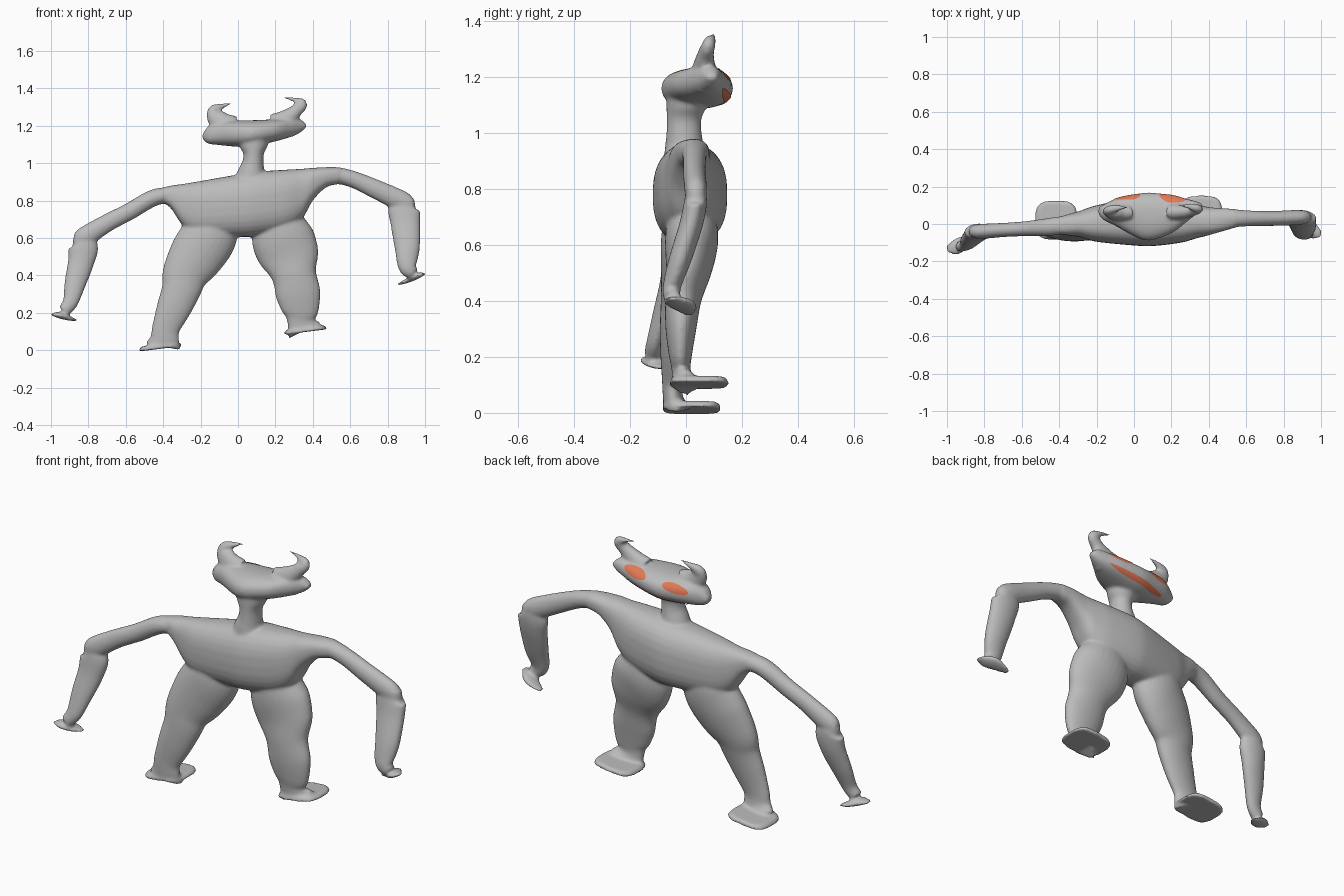
import bpy, bmesh, math
from mathutils import Vector
from mathutils.bvhtree import BVHTree

STEPS, SIDES = 6, 28


def material(name, rgb):
    m = bpy.data.materials.new(name)
    m.diffuse_color = (*rgb, 1)
    return m


grey = material("skin grey", (0.5, 0.5, 0.5))
orange = material("face orange", (0.75, 0.19, 0.09))


def spline(rows, steps):
    """Catmull-Rom through rows of (x, y, z, half width, half depth)."""
    rows = [Vector(r) for r in rows]
    pts = [rows[0] * 2 - rows[1]] + rows + [rows[-1] * 2 - rows[-2]]
    out = []
    for i in range(1, len(pts) - 2):
        p0, p1, p2, p3 = pts[i - 1:i + 3]
        for k in range(steps):
            t = k / steps
            out.append(0.5 * (2 * p1 + (p2 - p0) * t + (2 * p0 - 5 * p1 + 4 * p2 - p3) * t * t
                              + (3 * p1 - 3 * p2 + p3 - p0) * t ** 3))
    return out + [rows[-1]]


def loft(bm, rows, power=1.0, sideways=False, steps=STEPS):
    """Closed tube of rounded sections; depth always runs along y."""
    pts = spline(rows, steps)
    rings = []
    for i, p in enumerate(pts):
        d = pts[min(i + 1, len(pts) - 1)] - pts[max(i - 1, 0)]
        t = Vector((1, 0, 0)) if sideways else Vector((d[0], 0, d[2])).normalized()
        across, c = Vector((t.z, 0, -t.x)), Vector(p[:3])
        a, b = max(p[3], 0.003), max(p[4], 0.003)
        ring = []
        for k in range(SIDES):
            w = 2 * math.pi * k / SIDES
            u = math.copysign(abs(math.cos(w)) ** power, math.cos(w))
            v = math.copysign(abs(math.sin(w)) ** power, math.sin(w))
            ring.append(bm.verts.new(c + across * a * u + Vector((0, b * v, 0))))
        rings.append(ring)
    for r, s in zip(rings, rings[1:]):
        for k in range(SIDES):
            j = (k + 1) % SIDES
            bm.faces.new((r[k], r[j], s[j], s[k]))
    bm.faces.new(rings[0][::-1])
    bm.faces.new(rings[-1])


def spans(rows):
    """(x, z low, z high, y front, y back) to section rows."""
    return [(x, (f + k) / 2, (lo + hi) / 2, (hi - lo) / 2, (k - f) / 2) for x, lo, hi, f, k in rows]


bm = bmesh.new()

# torso
loft(bm, spans([(-0.42, .80, .865, -.05, .03), (-0.36, .76, .88, -.06, .05), (-0.29, .66, .89, -.07, .07),
                (-0.2, .61, .905, -.095, .10), (0, .605, .94, -.115, .14), (0.1, .61, .955, -.118, .147),
                (0.25, .64, .965, -.10, .128), (0.34, .70, .97, -.075, .105), (0.40, .80, .975, -.06, .09),
                (0.47, .87, .978, -.04, .085), (0.54, .89, .977, -.02, .08)]), 0.8, True)
# neck
loft(bm, [(.07, 0, .90, .10, .08), (.072, -.005, .95, .075, .07), (.08, -.007, 1.0, .058, .063),
          (.083, -.007, 1.05, .055, .062), (.083, 0, 1.09, .075, .07), (.083, 0, 1.14, .085, .07)])
# head
loft(bm, spans([(-0.19, 1.13, 1.155, .05, .09), (-0.16, 1.105, 1.195, .02, .105), (-0.1, 1.097, 1.222, -.01, .135),
                (0, 1.088, 1.228, -.065, .158), (.08, 1.09, 1.23, -.088, .168), (.2, 1.117, 1.235, -.05, .155),
                (.28, 1.14, 1.24, .01, .135), (.33, 1.162, 1.236, .05, .122), (.365, 1.19, 1.21, .075, .11)]),
     0.88, True)
# horns
loft(bm, [(-.07, .06, 1.19, .09, .05), (-.10, .06, 1.225, .06, .04), (-.125, .065, 1.258, .046, .03),
          (-.125, .075, 1.286, .03, .025), (-.085, .085, 1.305, .015, .016), (-.028, .09, 1.322, .003, .004)])
loft(bm, [(.23, .065, 1.20, .09, .05), (.265, .065, 1.238, .055, .04), (.31, .07, 1.28, .035, .03),
          (.337, .08, 1.315, .033, .025), (.305, .09, 1.338, .014, .016), (.238, .10, 1.352, .003, .004)])
# arms
loft(bm, [(-.33, 0, .835, .04, .05), (-.45, -.015, .815, .045, .048), (-.58, -.025, .742, .046, .04),
          (-.70, -.032, .68, .048, .038), (-.82, -.04, .605, .055, .04), (-.86, -.04, .58, .04, .03)])
loft(bm, [(-.86, -.04, .61, .03, .03), (-.828, -.04, .56, .078, .042), (-.84, -.05, .47, .07, .043),
          (-.87, -.08, .36, .058, .038), (-.895, -.11, .26, .042, .03), (-.93, -.12, .21, .034, .03)])
loft(bm, [(.42, .02, .93, .045, .06), (.52, .03, .935, .045, .05), (.62, .03, .912, .045, .042),
          (.75, .03, .855, .052, .04), (.88, .035, .795, .055, .04), (.93, .035, .775, .035, .03)])
loft(bm, [(.92, .035, .815, .03, .03), (.89, .035, .765, .083, .04), (.895, .02, .68, .08, .043),
          (.905, -.02, .55, .068, .042), (.905, -.05, .45, .05, .033), (.935, -.05, .41, .035, .03)])
# hands
loft(bm, [(-1, -.13, .192, .006, .02), (-.95, -.12, .187, .018, .045), (-.9, -.10, .17, .012, .04),
          (-.86, -.085, .16, .004, .015)])
loft(bm, [(1, -.05, .41, .006, .02), (.95, -.025, .395, .018, .055), (.9, 0, .37, .012, .04),
          (.85, .01, .35, .004, .015)])
# legs
loft(bm, [(-.13, .01, .70, .13, .09), (-.155, .005, .61, .15, .095), (-.22, -.005, .51, .148, .085),
          (-.28, -.02, .41, .125, .07), (-.305, -.035, .32, .105, .058), (-.345, -.045, .22, .092, .047),
          (-.385, -.05, .12, .075, .036), (-.392, -.047, .06, .078, .036), (-.40, -.035, .02, .095, .045)])
loft(bm, [(.21, .02, .72, .12, .085), (.235, .02, .61, .165, .095), (.275, .01, .50, .16, .08),
          (.30, -.01, .40, .12, .065), (.322, -.018, .30, .12, .055), (.335, -.02, .21, .098, .042),
          (.335, -.018, .16, .073, .034), (.343, -.012, .13, .08, .038), (.355, 0, .105, .095, .045)])
# feet
for x, y, z in ((-.416, .02, .016), (.36, .047, .106)):
    loft(bm, [(x + .001, y, z - .008, .114, .104), (x, y, z, .115, .106), (x - .002, y, z + .016, .1, .098)],
         0.6, steps=2)

bmesh.ops.recalc_face_normals(bm, faces=bm.faces)
mesh = bpy.data.meshes.new("body")
bm.to_mesh(mesh)
bm.free()
body = bpy.data.objects.new("body", mesh)
bpy.context.collection.objects.link(body)

# blend the parts into one skin
rm = body.modifiers.new("fuse", 'REMESH')
rm.mode, rm.voxel_size = 'VOXEL', 0.008
sm = body.modifiers.new("soften", 'SMOOTH')
sm.factor, sm.iterations = 0.5, 7
graph = bpy.context.evaluated_depsgraph_get()
skin = bpy.data.meshes.new_from_object(body.evaluated_get(graph))
body.modifiers.clear()
body.data = skin
skin.name = "body"
skin.materials.clear()
skin.materials.append(grey)
skin.polygons.foreach_set("use_smooth", [True] * len(skin.polygons))
skin.update()
tree = BVHTree.FromPolygons([v.co for v in skin.vertices], [p.vertices[:] for p in skin.polygons])


def face_patch(name, cx, cz, w, h, tilt, bow):
    """Thin plate laid on the back-facing face of the head."""
    bm, nu, nv = bmesh.new(), 28, 6
    grid = []
    for i in range(nu + 1):
        u = -math.cos(math.pi * i / nu) * 0.995
        col = []
        for j in range(nv + 1):
            v = 2 * j / nv - 1
            x = cx + w * u
            z = cz + tilt * w * u + bow * u * u + h * v * math.sqrt(1 - u * u)
            hit = tree.ray_cast(Vector((x, 1, z)), Vector((0, -1, 0)))
            col.append(bm.verts.new(hit[0] + hit[1] * 0.003) if hit[0] else None)
        grid.append(col)
    for a, b in zip(grid, grid[1:]):
        for j in range(nv):
            q = (a[j], a[j + 1], b[j + 1], b[j])
            if all(q):
                bm.faces.new(q).smooth = True
    me = bpy.data.meshes.new(name)
    bm.to_mesh(me)
    bm.free()
    me.materials.append(orange)
    bpy.context.collection.objects.link(bpy.data.objects.new(name, me))


# eyes and mouth
face_patch("left_eye", -.035, 1.185, .07, .021, .12, 0)
face_patch("right_eye", .205, 1.208, .07, .021, .12, 0)
face_patch("mouth", .09, 1.122, .18, .011, .15, .012)
